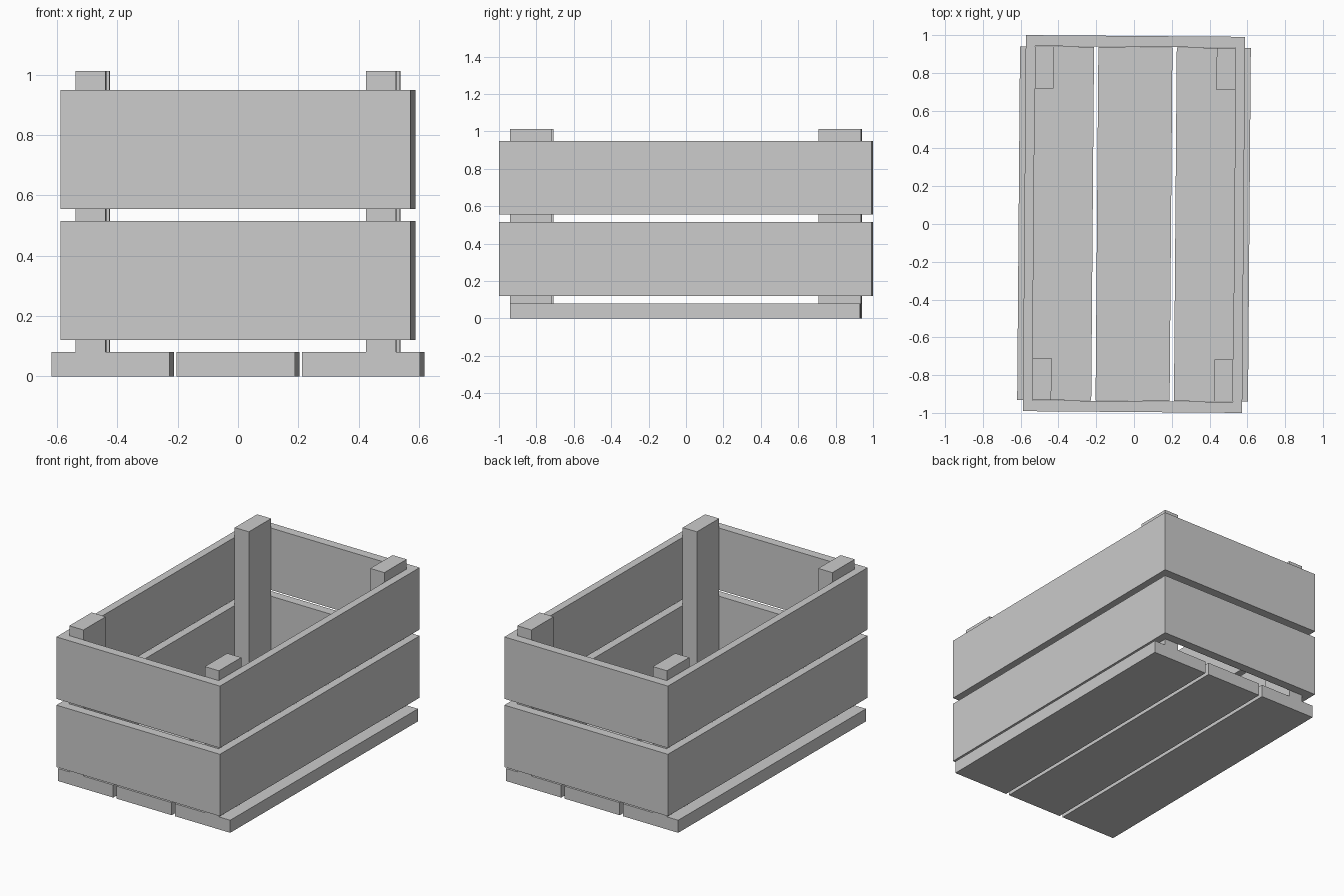
import bpy
import bmesh
import math
from mathutils import Matrix

if "Cube" in bpy.data.objects:
    bpy.data.objects.remove(bpy.data.objects["Cube"])

# The whole crate is turned very slightly clockwise
TURN = Matrix.Rotation(-0.008, 4, 'Z')


def plank(name, x, y, z):
    """Box spanning the given (min, max) ranges."""
    spans = (x, y, z)
    size = [hi - lo for lo, hi in spans]
    mid = [(hi + lo) / 2 for lo, hi in spans]
    bm = bmesh.new()
    bmesh.ops.create_cube(
        bm, size=1,
        matrix=TURN @ Matrix.Translation(mid) @ Matrix.Diagonal((*size, 1)))
    mesh = bpy.data.meshes.new(name)
    bm.to_mesh(mesh)
    bm.free()
    obj = bpy.data.objects.new(name, mesh)
    bpy.context.collection.objects.link(obj)
    return obj


def mirrored(lo, hi, sign):
    return tuple(sorted((sign * lo, sign * hi)))


# Floor boards
for label, cx in (("left", -0.415), ("middle", 0), ("right", 0.415)):
    plank(f"floor_board_{label}", (cx - 0.196, cx + 0.196),
          (-0.936, 0.936), (0, 0.08))

# Two tiers of wall boards; end boards cover the ends of the side boards
for tier, z in (("lower", (0.12, 0.515)), ("upper", (0.555, 0.95))):
    for label, s in (("front", -1), ("back", 1)):
        plank(f"{label}_board_{tier}", (-0.5805, 0.5805),
              mirrored(0.938, 0.9954, s), z)
    for label, s in (("left", -1), ("right", 1)):
        plank(f"{label}_board_{tier}", mirrored(0.531, 0.5805, s),
              (-0.938, 0.938), z)

# Corner posts
for xl, sx in (("left", -1), ("right", 1)):
    for yl, sy in (("front", -1), ("back", 1)):
        plank(f"{yl}_{xl}_post", mirrored(0.431, 0.531, sx),
              mirrored(0.713, 0.936, sy), (0.08, 1.012))
